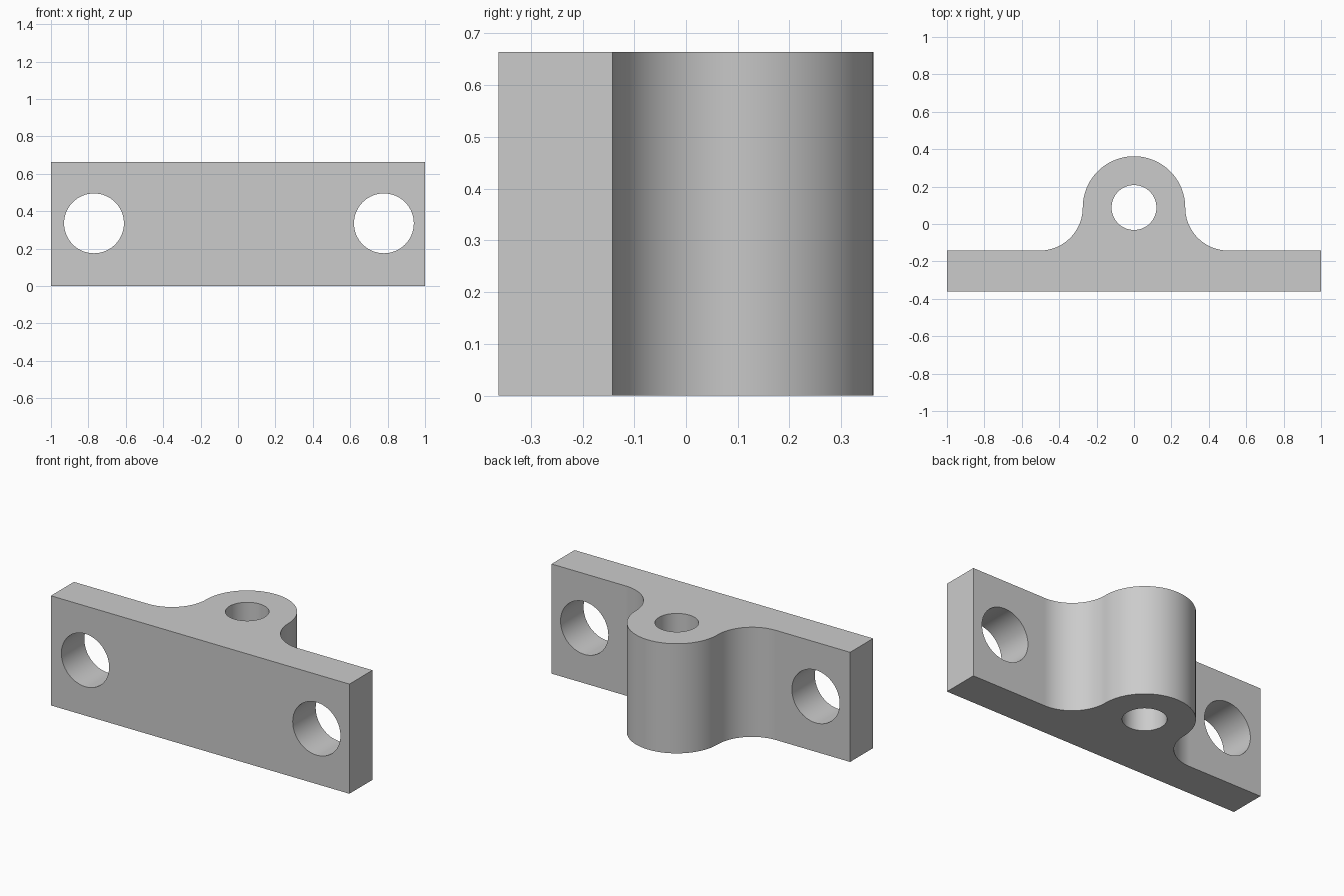
import bpy
import bmesh
from math import sin, cos, pi, radians
from mathutils import Vector

cube = bpy.data.objects.get("Cube")
if cube:
    bpy.data.objects.remove(cube, do_unlink=True)

HEIGHT = 0.664
FRONT, BACK = -0.362, -0.142     # plate faces
BOSS_Y, BOSS_R = 0.088, 0.274    # round boss
FILLET_R = BOSS_Y - BACK         # concave blend into the plate
HOLE_Z = 0.335

grey = bpy.data.materials.new("light grey metal")
grey.use_nodes = True
colour = (0.6, 0.6, 0.6, 1)
grey.diffuse_color = colour
grey.node_tree.nodes["Principled BSDF"].inputs["Base Color"].default_value = colour


def arc(cx, cy, r, start, end, steps):
    angles = [radians(start + (end - start) * i / steps) for i in range(steps + 1)]
    return [(cx + r * cos(a), cy + r * sin(a)) for a in angles]


def extrude_profile(name, points, height):
    bm = bmesh.new()
    face = bm.faces.new([bm.verts.new((x, y, 0)) for x, y in points])
    result = bmesh.ops.extrude_face_region(bm, geom=[face])
    top = [v for v in result["geom"] if isinstance(v, bmesh.types.BMVert)]
    bmesh.ops.translate(bm, verts=top, vec=(0, 0, height))
    bmesh.ops.recalc_face_normals(bm, faces=bm.faces)
    mesh = bpy.data.meshes.new(name)
    bm.to_mesh(mesh)
    bm.free()
    mesh.materials.append(grey)
    obj = bpy.data.objects.new(name, mesh)
    bpy.context.collection.objects.link(obj)
    return obj


def drill(target, location, radius, rotation=(0, 0, 0)):
    bpy.ops.mesh.primitive_cylinder_add(vertices=64, radius=radius, depth=2,
                                        location=location, rotation=rotation)
    cutter = bpy.context.object
    cutter.name = "hole_cutter"
    cutter.hide_render = True
    cutter.data.materials.append(grey)
    mod = target.modifiers.new("hole", "BOOLEAN")
    mod.operation = "DIFFERENCE"
    mod.solver = "EXACT"
    mod.object = cutter
    bpy.context.view_layer.objects.active = target
    bpy.ops.object.modifier_apply(modifier=mod.name)
    bpy.data.objects.remove(cutter, do_unlink=True)


# Plate, fillets and boss as one extruded outline
fillet_x = BOSS_R + FILLET_R
outline = [(-1, FRONT), (1, FRONT), (1, BACK)]
outline += arc(fillet_x, BOSS_Y, FILLET_R, 270, 180, 24)
outline += arc(0, BOSS_Y, BOSS_R, 0, 180, 48)[1:-1]
outline += arc(-fillet_x, BOSS_Y, FILLET_R, 0, -90, 24)
outline += [(-1, BACK)]
bracket = extrude_profile("mounting_bracket", outline, HEIGHT)

# Pin hole through the boss, bolt holes through the plate
drill(bracket, Vector((0, BOSS_Y, HEIGHT / 2)), 0.12)
for x in (-0.77, 0.78):
    drill(bracket, Vector((x, FRONT, HOLE_Z)), 0.16, (pi / 2, 0, 0))

# Smooth curved walls, crisp edges
bpy.ops.object.select_all(action="DESELECT")
bracket.select_set(True)
bpy.context.view_layer.objects.active = bracket
bpy.ops.object.shade_smooth_by_angle(angle=radians(30))
weighted = bracket.modifiers.new("weighted normals", "WEIGHTED_NORMAL")
weighted.keep_sharp = True
